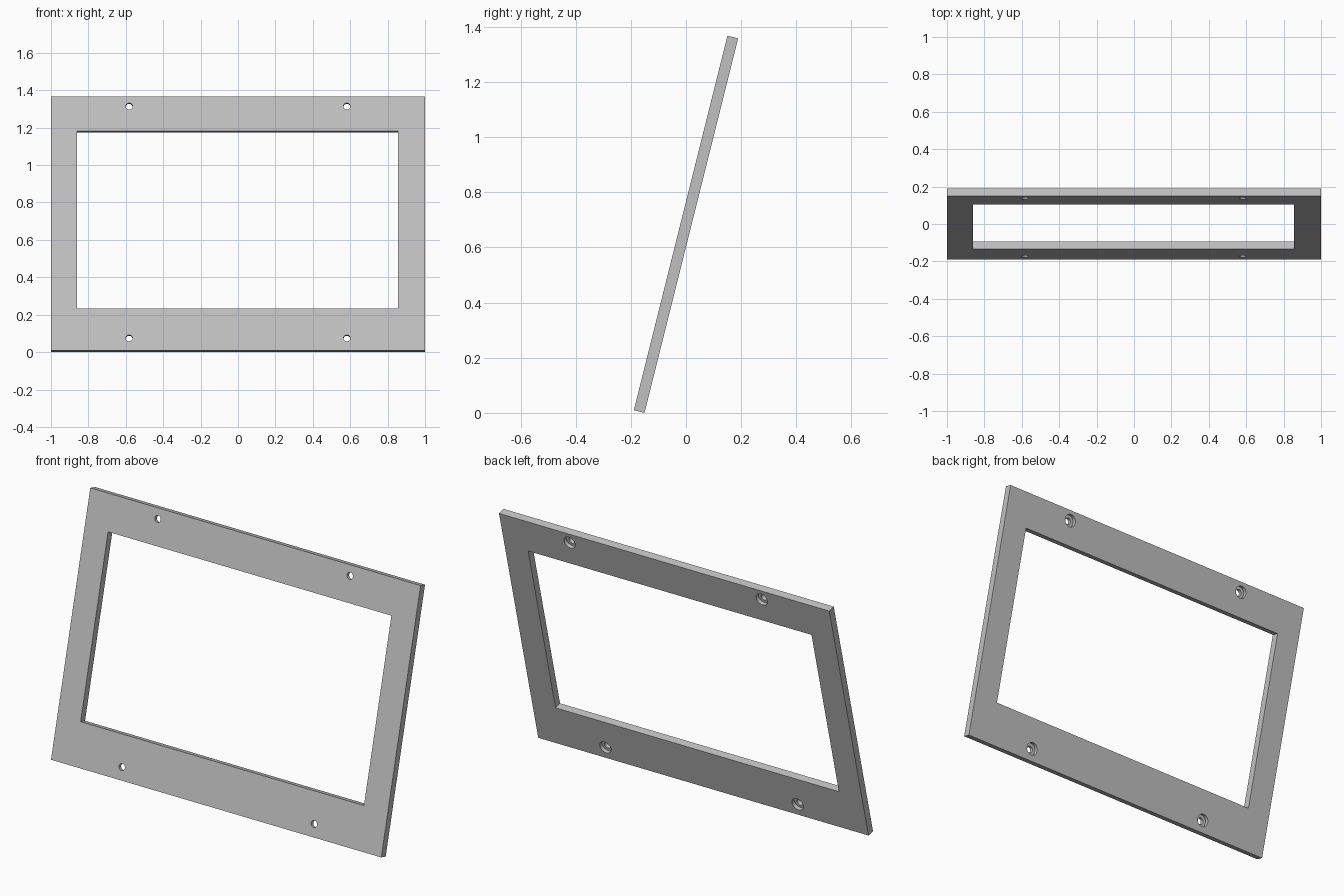
import bpy
import math
from mathutils import Matrix, Vector

if "Cube" in bpy.data.objects:
    bpy.data.objects.remove(bpy.data.objects["Cube"], do_unlink=True)

WIDTH, HEIGHT, THICK = 2.0, 1.4, 0.04
TILT = math.atan(0.25)
HOLE_X = 0.582
HOLE_ROWS = (-0.633, 0.645)

grey = bpy.data.materials.new("plain grey")
grey.use_nodes = True
colour = (0.53, 0.53, 0.53, 1)
grey.diffuse_color = colour
grey.node_tree.nodes["Principled BSDF"].inputs["Base Color"].default_value = colour


def box(name, size, centre):
    bpy.ops.mesh.primitive_cube_add(size=1)
    ob = bpy.context.object
    ob.name = name
    ob.data.transform(Matrix.Translation(centre) @ Matrix.Diagonal((*size, 1)))
    return ob


def bore(radius, y_from, y_to, x, z):
    bpy.ops.mesh.primitive_cylinder_add(vertices=32, radius=radius, depth=y_to - y_from)
    ob = bpy.context.object
    ob.name = "bore_cutter"
    centre = Vector((x, (y_from + y_to) / 2, z))
    ob.data.transform(Matrix.Translation(centre) @ Matrix.Rotation(math.pi / 2, 4, "X"))
    return ob


def cut(target, cutter):
    cutter.hide_render = True
    mod = target.modifiers.new("cut", "BOOLEAN")
    mod.operation = "DIFFERENCE"
    mod.solver = "EXACT"
    mod.object = cutter
    bpy.context.view_layer.objects.active = target
    bpy.ops.object.modifier_apply(modifier=mod.name)
    bpy.data.objects.remove(cutter, do_unlink=True)


# Flat panel with a rectangular opening
frame = box("frame_panel", (WIDTH, THICK, HEIGHT), (0, 0, 0))
frame.data.materials.append(grey)
cut(frame, box("opening_cutter", (1.716, 0.2, 0.978), (-0.002, 0, 0.02)))

# Four screw holes, counterbored from the back
for z in HOLE_ROWS:
    for x in (-HOLE_X, HOLE_X):
        cut(frame, bore(0.018, -0.1, 0.1, x, z))
        cut(frame, bore(0.034, 0.0, 0.1, x, z))

# Lean the panel back and rest its lower edge on the floor
frame.data.transform(Matrix.Rotation(-TILT, 4, "X"))
lift = -min(v.co.z for v in frame.data.vertices)
frame.data.transform(Matrix.Translation((0, 0, lift)))

bpy.ops.object.select_all(action="DESELECT")
frame.select_set(True)
bpy.context.view_layer.objects.active = frame
bpy.ops.object.shade_smooth_by_angle(angle=math.radians(30))
